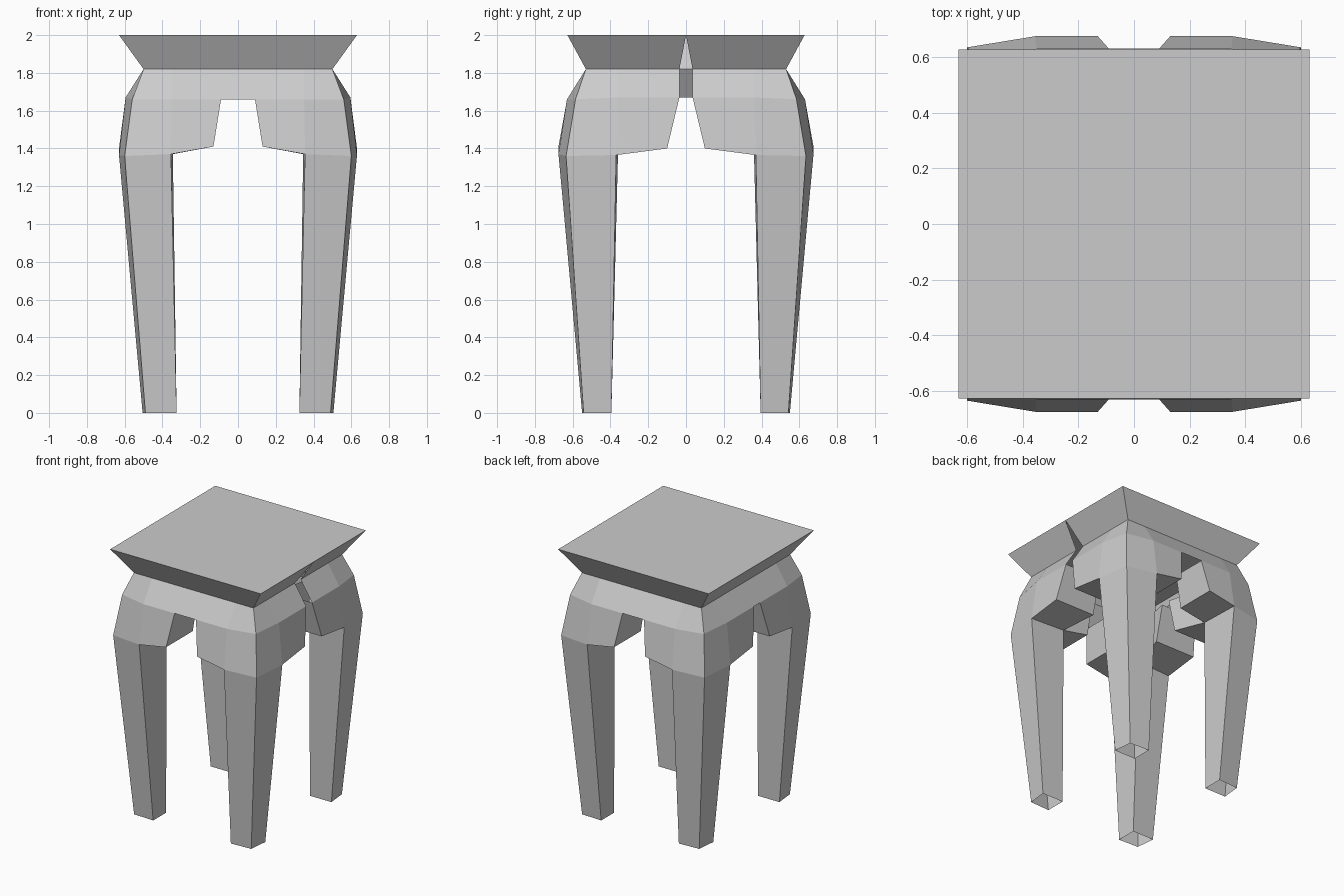
import bpy
import bmesh
from mathutils import Vector

cube = bpy.data.objects.get("Cube")
if cube:
    bpy.data.objects.remove(cube, do_unlink=True)

# Single plain colour
grey = bpy.data.materials.new("plain_grey")
grey.use_nodes = True
colour = (0.6, 0.6, 0.6, 1)
grey.diffuse_color = colour
bsdf = grey.node_tree.nodes["Principled BSDF"]
bsdf.inputs["Base Color"].default_value = colour
bsdf.inputs["Roughness"].default_value = 0.8


def build(name, quads, outward=None):
    """Weld a list of quads into one flat-shaded object."""
    bm = bmesh.new()
    for quad in quads:
        bm.faces.new([bm.verts.new(p) for p in quad])
    bmesh.ops.remove_doubles(bm, verts=bm.verts, dist=0.0005)
    bmesh.ops.recalc_face_normals(bm, faces=bm.faces)
    bm.faces.ensure_lookup_table()
    if outward and bm.faces[0].normal.dot(Vector(outward)) < 0:
        bmesh.ops.reverse_faces(bm, faces=bm.faces)
    mesh = bpy.data.meshes.new(name)
    bm.to_mesh(mesh)
    bm.free()
    mesh.materials.append(grey)
    obj = bpy.data.objects.new(name, mesh)
    bpy.context.collection.objects.link(obj)
    return obj


def strip(lower, upper):
    """Quads joining two rows of points."""
    return [(lower[i], lower[i + 1], upper[i + 1], upper[i])
            for i in range(len(lower) - 1)]


# Seat: flared tray, open below, with a narrow slit in one side
W, D, TOP = 0.63, 0.628, 2.0
w, d, LOW, SLIT = 0.5, 0.53, 1.82, 0.035
rim = [(W, 0, TOP), (W, D, TOP), (-W, D, TOP), (-W, -D, TOP), (W, -D, TOP), (W, 0, TOP)]
base = [(w, SLIT, LOW), (w, d, LOW), (-w, d, LOW), (-w, -d, LOW), (w, -d, LOW), (w, -SLIT, LOW)]
build("seat", [rim[:5]] + strip(base, rim), (0, 0, 1))

# One leg with its two apron arms; rows run from back notch round to side notch
top_row = [(0.09, d, LOW), (0.35, d, LOW), (w, d, LOW), (w, 0.36, LOW), (w, SLIT, LOW)]
shoulder = [(0.09, 0.63, 1.66), (0.35, 0.63, 1.66), (0.56, 0.585, 1.66),
            (0.595, 0.36, 1.67), (0.595, SLIT, 1.67)]
knee = [(0.13, 0.675, 1.41), (0.355, 0.675, 1.37), (0.60, 0.635, 1.36),
        (0.63, 0.37, 1.365), (0.63, 0.10, 1.40)]
inner_low = [(0.13, 0.355, 1.41), (0.345, 0.36, 1.37), (0.29, 0.10, 1.40)]
inner_high = [(0.09, 0.355, 1.66), (0.345, 0.36, 1.66), (0.29, SLIT, 1.67)]
foot = [(0.325, 0.55, 0), (0.49, 0.542, 0), (0.505, 0.395, 0), (0.325, 0.395, 0)]

quads = strip(shoulder, top_row) + strip(knee, shoulder)
# Leg tube, open at the foot
leg_top = knee[1:4] + [inner_low[1]]
quads += strip(foot + foot[:1], leg_top + leg_top[:1])
# Inner walls, arm undersides and arm ends
quads += strip(inner_low, inner_high)
quads += [(knee[0], knee[1], inner_low[1], inner_low[0]),
          (knee[4], knee[3], inner_low[1], inner_low[2]),
          (knee[0], shoulder[0], inner_high[0], inner_low[0]),
          (knee[4], shoulder[4], inner_high[2], inner_low[2])]
legs = build("legs_and_apron", quads, (0, 1, 0))
mirror = legs.modifiers.new("four_corners", "MIRROR")
mirror.use_axis = (True, True, False)
mirror.use_mirror_merge = False

# Thin bridges across the notches; the slit side stays open
def flip(p, sx, sy):
    return (p[0] * sx, p[1] * sy, p[2])


for name, sy in (("front_bridge", -1), ("back_bridge", 1)):
    build(name, [(flip(shoulder[0], -1, sy), flip(shoulder[0], 1, sy),
                  flip(top_row[0], 1, sy), flip(top_row[0], -1, sy))], (0, sy, 0))
build("side_bridge", [(flip(shoulder[4], -1, -1), flip(shoulder[4], -1, 1),
                       flip(top_row[4], -1, 1), flip(top_row[4], -1, -1))], (-1, 0, 0))
